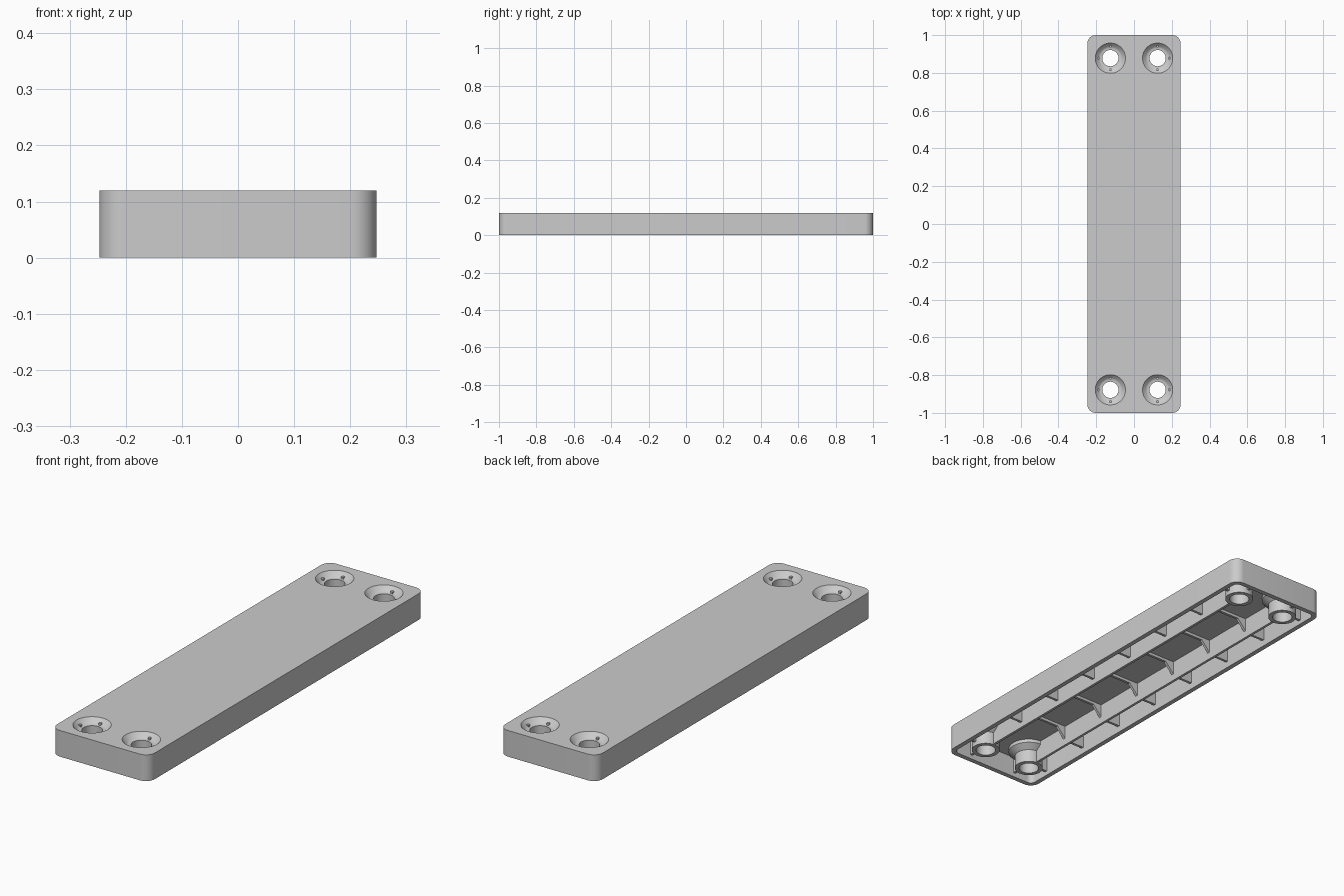
import bpy, bmesh, math

if "Cube" in bpy.data.objects:
    bpy.data.objects.remove(bpy.data.objects["Cube"])

HX, HY, H = 0.247, 1.0, 0.12     # half width, half length, height
WALL, FLOOR = 0.022, 0.098       # wall thickness, underside of the top plate
BX, BY = 0.125, 0.878            # screw boss centre
SEG = 48


def add_object(name, bm, smooth=False):
    bmesh.ops.recalc_face_normals(bm, faces=bm.faces)
    me = bpy.data.meshes.new(name)
    bm.to_mesh(me)
    bm.free()
    ob = bpy.data.objects.new(name, me)
    bpy.context.collection.objects.link(ob)
    if smooth:
        shade(ob)
    return ob


def shade(ob):
    bpy.ops.object.select_all(action='DESELECT')
    ob.select_set(True)
    bpy.context.view_layer.objects.active = ob
    bpy.ops.object.shade_smooth_by_angle(angle=math.radians(30))


def prism(name, pts, vec):
    """Extrude a closed 3D outline along vec."""
    bm = bmesh.new()
    face = bm.faces.new([bm.verts.new(p) for p in pts])
    ext = bmesh.ops.extrude_face_region(bm, geom=[face])['geom']
    bmesh.ops.translate(bm, vec=vec, verts=[v for v in ext if isinstance(v, bmesh.types.BMVert)])
    return add_object(name, bm)


def rounded_block(name, hx, hy, r, z0, z1, n=10):
    pts = []
    for k, (sx, sy) in enumerate([(1, 1), (-1, 1), (-1, -1), (1, -1)]):
        for i in range(n + 1):
            a = math.pi / 2 * (k + i / n)
            pts.append((sx * (hx - r) + r * math.cos(a), sy * (hy - r) + r * math.sin(a), z0))
    return prism(name, pts, (0, 0, z1 - z0))


def box(name, x0, x1, y0, y1, z0, z1):
    return prism(name, [(x0, y0, z0), (x1, y0, z0), (x1, y1, z0), (x0, y1, z0)], (0, 0, z1 - z0))


def lathe_ring(name, profile, x, y):
    """Revolve a closed (radius, z) profile around a vertical axis."""
    bm = bmesh.new()
    rings = [[bm.verts.new((x + r * math.cos(2 * math.pi * i / SEG),
                            y + r * math.sin(2 * math.pi * i / SEG), z))
              for r, z in profile] for i in range(SEG)]
    m = len(profile)
    for i in range(SEG):
        a, b = rings[i], rings[(i + 1) % SEG]
        for j in range(m):
            k = (j + 1) % m
            bm.faces.new((a[j], b[j], b[k], a[k]))
    return add_object(name, bm, True)


def cut(ob, cutter):
    mod = ob.modifiers.new("cut", 'BOOLEAN')
    mod.operation, mod.solver, mod.object = 'DIFFERENCE', 'EXACT', cutter
    bpy.context.view_layer.update()
    me = bpy.data.meshes.new_from_object(ob.evaluated_get(bpy.context.evaluated_depsgraph_get()))
    ob.modifiers.clear()
    ob.data = me
    bpy.data.objects.remove(cutter)


corners = [(sx, sy) for sx in (-1, 1) for sy in (-1, 1)]

# Hollow cover with openings for the screw bosses
cover = rounded_block("cover_shell", HX, HY, 0.045, 0, H)
cut(cover, rounded_block("cavity", HX - WALL, HY - WALL, 0.025, -0.05, FLOOR))
for sx, sy in corners:
    hole = [(sx * BX + 0.08 * math.cos(2 * math.pi * i / SEG),
             sy * BY + 0.08 * math.sin(2 * math.pi * i / SEG), 0.05) for i in range(SEG)]
    cut(cover, prism("hole_cutter", hole, (0, 0, 0.1)))
shade(cover)

# Countersunk screw bosses, flared where they meet the top plate
boss = [(0.08, H), (0.062, 0.1), (0.055, 0.096), (0.043, 0.096), (0.043, 0), (0.062, 0),
        (0.062, 0.06), (0.09, 0.082), (0.09, 0.112)]
T = 0.006                        # half rib thickness
for sx, sy in corners:
    lathe_ring("screw_boss", boss, sx * BX, sy * BY)
    # Short ribs from each boss to the walls
    xs = sorted((sx * (BX + 0.055), sx * (HX - 0.01)))
    box("boss_side_rib", *xs, sy * BY - T, sy * BY + T, 0.02, 0.105)
    ys = sorted((sy * (BY + 0.055), sy * (HY - 0.01)))
    box("boss_end_rib", sx * BX - T, sx * BX + T, *ys, 0.02, 0.105)

# Long ribs joining the bosses
for sx in (-1, 1):
    box("long_rib", sx * BX - T, sx * BX + T, -BY + 0.055, BY - 0.055, 0.004, 0.105)

# Cross ribs: gusseted and shallow in the middle, deep in the side bays
for i in range(6):
    y = -0.625 + 0.25 * i
    outline = [(-BX, 0.105), (-BX, 0.03), (-0.075, 0.085), (0.075, 0.085), (BX, 0.03), (BX, 0.105)]
    prism("middle_cross_rib", [(x, y - T, z) for x, z in outline], (0, 2 * T, 0))
    for sx in (-1, 1):
        xs = sorted((sx * BX, sx * (HX - 0.01)))
        box("side_cross_rib", *xs, y - T, y + T, 0.03, 0.105)
